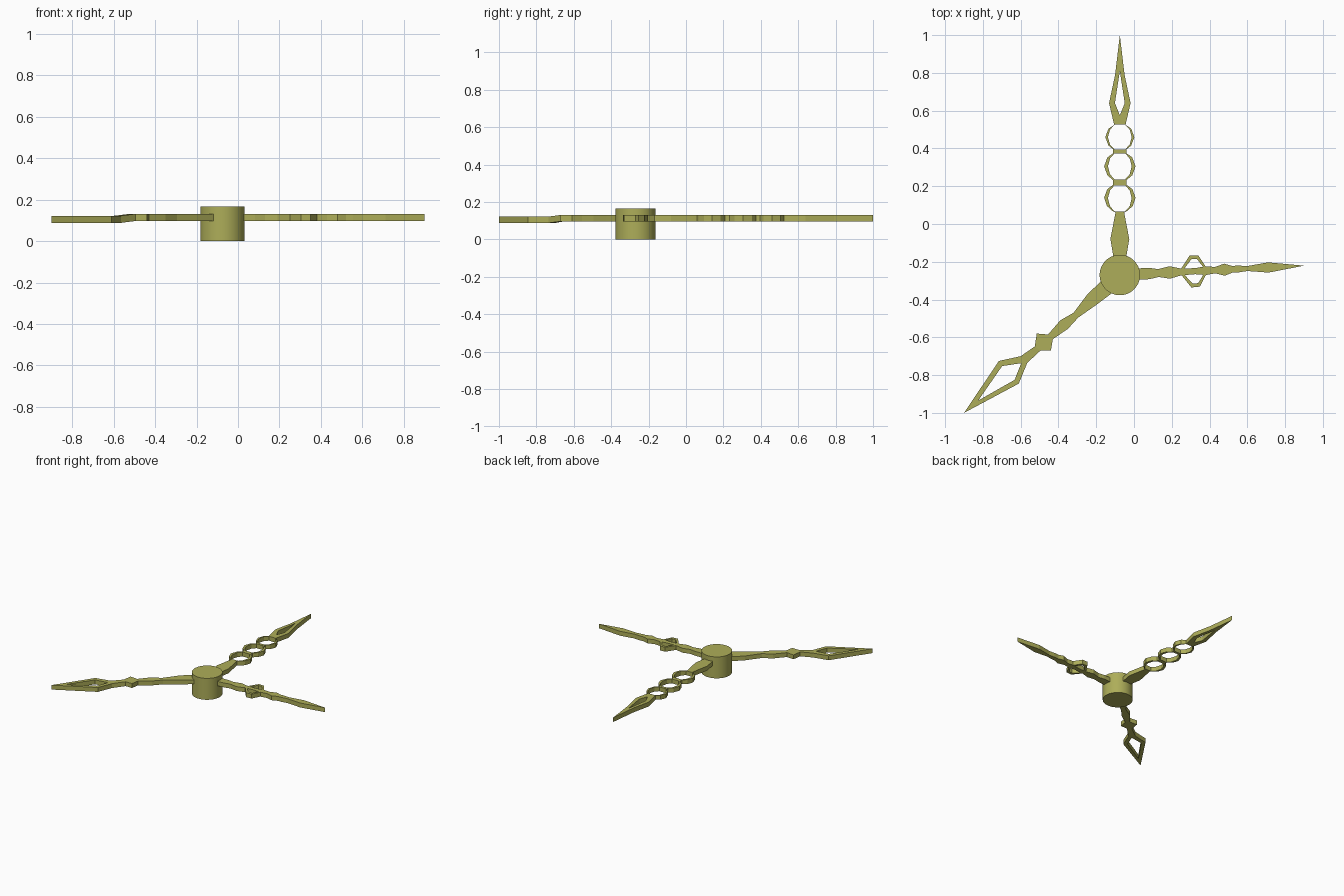
import bpy, math
from mathutils import Matrix

if "Cube" in bpy.data.objects:
    bpy.data.objects.remove(bpy.data.objects["Cube"])

HUB = (-0.075, -0.27)
brass = bpy.data.materials.new("olive_brass")
brass.diffuse_color = (0.42, 0.42, 0.10, 1)
brass.use_nodes = True
brass.node_tree.nodes["Principled BSDF"].inputs["Base Color"].default_value = brass.diffuse_color


def plate(name, loops, z0=0.097, z1=0.131, drop=()):
    """Flat plate from an outline plus holes; points listed in drop sit lower."""
    cu = bpy.data.curves.new(name, 'CURVE')
    cu.dimensions, cu.fill_mode = '2D', 'BOTH'
    cu.extrude = (z1 - z0) / 2
    for loop in loops:
        sp = cu.splines.new('POLY')
        sp.points.add(len(loop) - 1)
        for p, (x, y) in zip(sp.points, loop):
            p.co = (x, y, 0, 1)
        sp.use_cyclic_u = True
    ob = bpy.data.objects.new(name, cu)
    bpy.context.collection.objects.link(ob)
    bpy.ops.object.select_all(action='DESELECT')
    ob.select_set(True)
    bpy.context.view_layer.objects.active = ob
    bpy.ops.object.convert(target='MESH')
    ob = bpy.context.view_layer.objects.active
    for v in ob.data.vertices:
        v.co.z += (z0 + z1) / 2
        if any(math.dist(v.co[:2], d) < 0.001 for d in drop):
            v.co.z -= 0.009
    # weld caps to the side walls
    bpy.ops.object.mode_set(mode='EDIT')
    bpy.ops.mesh.select_all(action='SELECT')
    bpy.ops.mesh.remove_doubles(threshold=0.0005)
    bpy.ops.mesh.normals_make_consistent(inside=False)
    bpy.ops.object.mode_set(mode='OBJECT')
    ob.data.materials.clear()
    ob.data.materials.append(brass)
    for f in ob.data.polygons:
        f.use_smooth = False
    return ob


def mirrored(profile):
    """Closed loop along +y from (distance, half width) pairs."""
    return ([(w, d) for d, w in profile] +
            [(-w, d) for d, w in reversed(profile) if w > 0])


def move(loop, x, y, angle=0):
    m = Matrix.Rotation(math.radians(angle), 2)
    return [(m[0][0] * a + m[0][1] * b + x, m[1][0] * a + m[1][1] * b + y)
            for a, b in loop]


# Hub
bpy.ops.mesh.primitive_cylinder_add(vertices=48, radius=0.107, depth=0.166,
                                    location=(*HUB, 0.083))
hub = bpy.context.object
hub.name = "hub"
hub.data.materials.append(brass)
bpy.ops.object.shade_smooth_by_angle()

# Long hand: swollen root, three rings, pierced spear head
long_profile = [(-.18, .033), (-.08, .05), (.06, .023), (.07, .04),
                (.095, .068), (.14, .083), (.185, .066), (.208, .035), (.232, .035),
                (.258, .066), (.305, .083), (.352, .066), (.375, .035), (.395, .035),
                (.415, .06), (.46, .077), (.505, .06), (.525, .03),
                (.64, .057), (.79, .025), (1.0, 0)]
ring_hole = [(-.069, .028), (-.042, .052), (0, .063), (.042, .052), (.069, .028)]
holes = [[(w, d * s + c) for w, d in mirrored(ring_hole)]
         for c, s in ((.136, 1), (.305, 1), (.46, .95))]
holes.append(mirrored([(.575, 0), (.64, .026), (.81, 0)]))
plate("long_hand", [move(l, HUB[0], 0) for l in [mirrored(long_profile)] + holes])

# Thin hand: beaded bar measured from the hub centre
thin_profile = [(.095, .03), (.155, .03), (.205, .021), (.265, .033), (.325, .018),
                (.40, .016), (.455, .023), (.505, .017), (.555, .032), (.595, .018),
                (.63, .018), (.675, .013), (.787, .027), (.977, 0)]
plate("thin_hand", [move(mirrored(thin_profile), *HUB, -87.1)])

# Side loops of the thin hand
bow = [(.016, .325), (.085, .375), (.083, .42), (.018, .458),
       (.012, .448), (.064, .412), (.065, .383), (.014, .34)]
for side, label in ((1, "lower"), (-1, "upper")):
    plate("thin_hand_loop_" + label,
          [move([(side * a, b) for a, b in bow], *HUB, -87.1)])

# Short hand: stepped bar that bends down to the head
neck = [(-.565, -.735), (-.60, -.70)]
plate("short_hand_bar", [[
    (-.165, -.295), (-.245, -.37), (-.32, -.47), (-.39, -.51), (-.455, -.585),
    (-.515, -.58), (-.525, -.648), neck[1], neck[0], (-.495, -.67), (-.44, -.67),
    (-.43, -.61), (-.35, -.555), (-.295, -.495), (-.195, -.425), (-.115, -.365)]],
    drop=neck)

# Short hand: pierced kite head
plate("short_hand_head", [
    [neck[0], neck[1], (-.715, -.725), (-.90, -1.0), (-.61, -.845)],
    [(-.597, -.737), (-.698, -.752), (-.825, -.935), (-.632, -.825)]],
    z0=0.088, z1=0.122)
